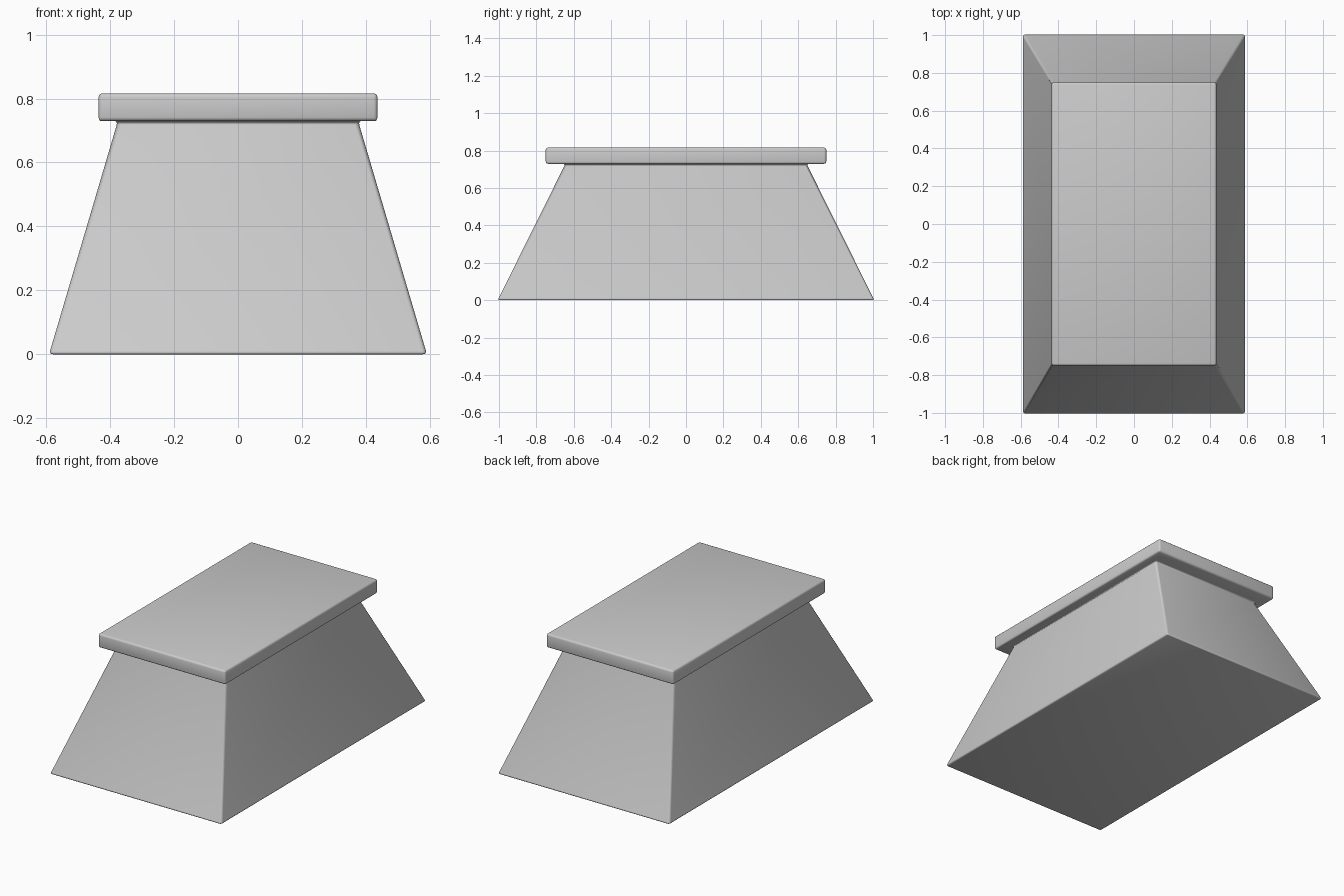
import bpy
import bmesh

if "Cube" in bpy.data.objects:
    bpy.data.objects.remove(bpy.data.objects["Cube"])

# Rectangular sections from bottom to top: half width, half depth, height
SECTIONS = [
    (0.591, 1.007, 0.0),     # foot of the tapered body
    (0.376, 0.645, 0.729),   # neck under the cap
    (0.436, 0.750, 0.729),   # underside of the cap
    (0.436, 0.750, 0.816),   # top of the cap
]


def add_ring(bm, half_x, half_y, z):
    corners = [(-1, -1), (1, -1), (1, 1), (-1, 1)]
    return [bm.verts.new((sx * half_x, sy * half_y, z)) for sx, sy in corners]


# Tapered pedestal with an overhanging cap, as one closed shell
bm = bmesh.new()
rings = [add_ring(bm, *section) for section in SECTIONS]
for lower, upper in zip(rings, rings[1:]):
    for i in range(4):
        j = (i + 1) % 4
        bm.faces.new((lower[i], lower[j], upper[j], upper[i]))
bm.faces.new(list(reversed(rings[0])))
bm.faces.new(rings[-1])
bmesh.ops.recalc_face_normals(bm, faces=bm.faces[:])

mesh = bpy.data.meshes.new("capped_pedestal")
bm.to_mesh(mesh)
bm.free()
pedestal = bpy.data.objects.new("capped_pedestal", mesh)
bpy.context.collection.objects.link(pedestal)

# Small rounded edges, including the fillet at the neck
bevel = pedestal.modifiers.new("rounded_edges", 'BEVEL')
bevel.width = 0.012
bevel.segments = 3
bevel.limit_method = 'ANGLE'
bevel.angle_limit = 0.5

# Smooth shading across the soft edges
for face in mesh.polygons:
    face.use_smooth = True
